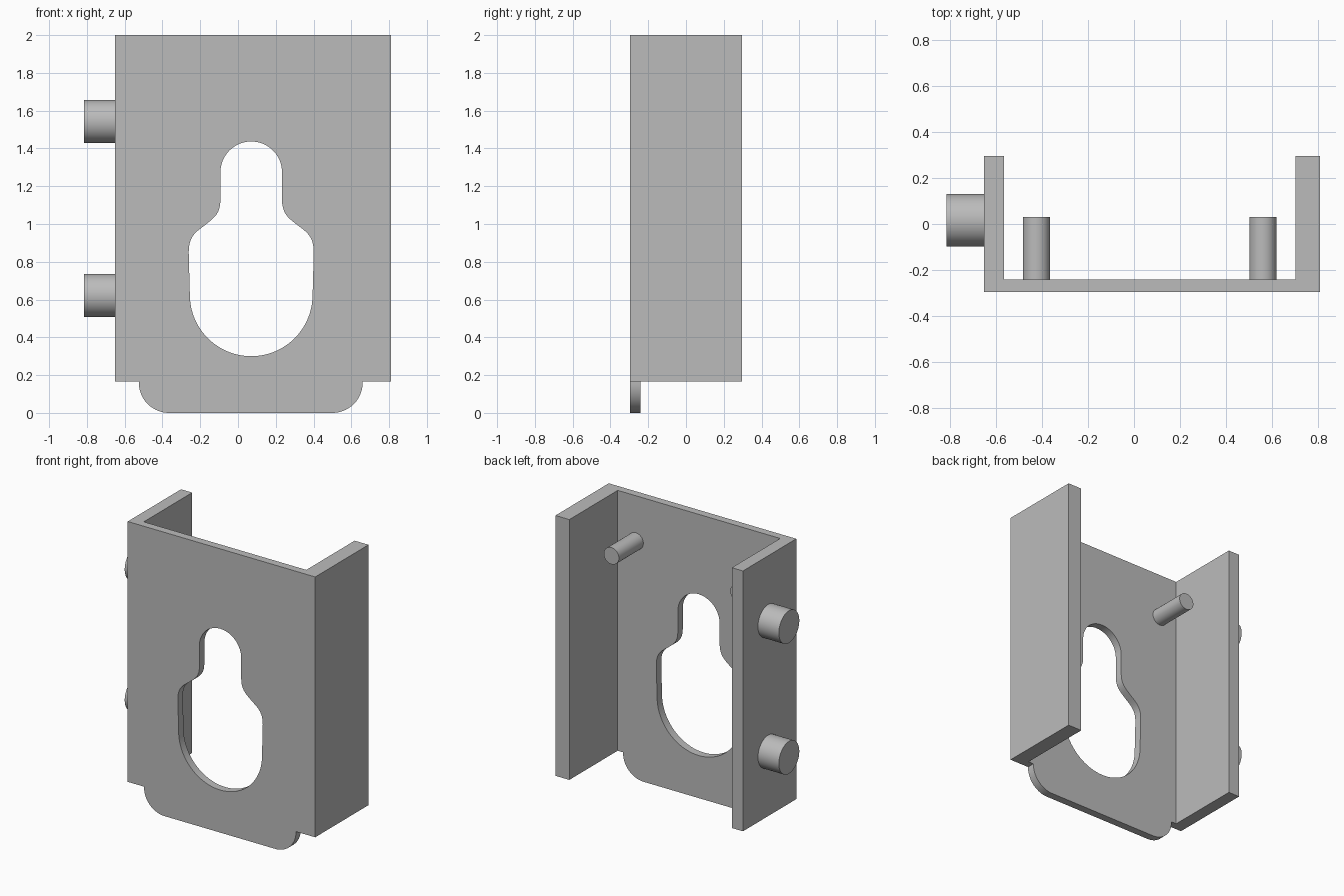
import bpy
from math import cos, sin, pi, radians
from mathutils import Vector
from mathutils.geometry import interpolate_bezier

cube = bpy.data.objects.get("Cube")
if cube:
    bpy.data.objects.remove(cube, do_unlink=True)

# Single painted-metal grey
steel = bpy.data.materials.new("grey_steel")
steel.use_nodes = True
grey = (0.5, 0.5, 0.5, 1)
steel.diffuse_color = grey
steel.node_tree.nodes["Principled BSDF"].inputs["Base Color"].default_value = grey

FRONT, BACK = -0.297, 0.297
BOTTOM, TOP = 0.165, 2.0
PLATE = 0.055
LEFT_OUT, LEFT_IN = 0.81, 0.702
RIGHT_OUT, RIGHT_IN = -0.652, -0.565


def finish(obj, name, smooth=True):
    obj.name = name
    obj.data.materials.clear()
    obj.data.materials.append(steel)
    if smooth:
        bpy.ops.object.shade_smooth_by_angle(angle=radians(30))
    return obj


def arc(cx, cz, r, start, end, steps):
    angles = [radians(start + (end - start) * i / steps) for i in range(steps + 1)]
    return [(cx + r * cos(a), cz + r * sin(a)) for a in angles]


def bezier(*points, steps=10):
    return [tuple(p) for p in interpolate_bezier(*[Vector(p) for p in points], steps)]


def box(name, x0, x1, y0, y1, z0, z1):
    bpy.ops.mesh.primitive_cube_add(
        size=1, location=((x0 + x1) / 2, (y0 + y1) / 2, (z0 + z1) / 2))
    obj = bpy.context.object
    obj.scale = (x1 - x0, y1 - y0, z1 - z0)
    bpy.ops.object.transform_apply(location=False, rotation=False)
    return finish(obj, name, smooth=False)


def rod(name, radius, length, centre, rotation):
    bpy.ops.mesh.primitive_cylinder_add(
        vertices=48, radius=radius, depth=length, location=centre, rotation=rotation)
    return finish(bpy.context.object, name)


def cut_plate(name, outlines, y0, y1):
    curve = bpy.data.curves.new(name, "CURVE")
    curve.dimensions = "2D"
    curve.fill_mode = "BOTH"
    curve.extrude = (y1 - y0) / 2
    for outline in outlines:
        spline = curve.splines.new("POLY")
        spline.points.add(len(outline) - 1)
        for point, (x, z) in zip(spline.points, outline):
            point.co = (x, z, 0, 1)
        spline.use_cyclic_u = True
    obj = bpy.data.objects.new(name, curve)
    bpy.context.collection.objects.link(obj)
    obj.location.y = (y0 + y1) / 2
    obj.rotation_euler.x = pi / 2
    bpy.ops.object.select_all(action="DESELECT")
    obj.select_set(True)
    bpy.context.view_layer.objects.active = obj
    bpy.ops.object.convert(target="MESH")
    return finish(bpy.context.object, name)


# Back plate outline with a round-cornered tab at the bottom
tab_r = 0.16
outline = [(RIGHT_IN, TOP), (RIGHT_IN, BOTTOM), (-0.525, BOTTOM)]
outline += arc(-0.525 + tab_r, tab_r, tab_r, 180, 270, 14)
outline += arc(0.66 - tab_r, tab_r, tab_r, 270, 360, 14)
outline += [(0.66, BOTTOM), (LEFT_IN, BOTTOM), (LEFT_IN, TOP)]

# Keyhole: half profile from top to bottom, mirrored about its axis
axis = 0.07
half = arc(0, 1.274, 0.163, 90, 0, 16)
half += bezier((0.163, 1.13), (0.163, 1.05), (0.2, 1.03), (0.25, 0.99))
half += bezier((0.27, 0.975), (0.31, 0.945), (0.331, 0.915), (0.331, 0.85))
half += arc(0, 0.625, 0.325, 0, -90, 20)
keyhole = [(axis + x, z) for x, z in half]
keyhole += [(axis - x, z) for x, z in half[-2:0:-1]]

cut_plate("keyhole_plate", [outline, keyhole], FRONT, FRONT + PLATE)

# Side walls
box("left_wall", LEFT_IN, LEFT_OUT, FRONT, BACK, BOTTOM, TOP)
box("right_wall", RIGHT_OUT, RIGHT_IN, FRONT, BACK, BOTTOM, TOP)

# Thin pins standing on the inner side of the plate
for side, x in (("right", -0.425), ("left", 0.561)):
    y0, y1 = FRONT + PLATE / 2, 0.03
    rod(side + "_pin", 0.059, y1 - y0, (x, (y0 + y1) / 2, 1.68), (pi / 2, 0, 0))

# Thick pegs on the outside of the right wall
for level, z in (("upper", 1.543), ("lower", 0.622)):
    x0, x1 = -0.815, RIGHT_OUT + 0.03
    rod(level + "_peg", 0.114, x1 - x0, ((x0 + x1) / 2, 0.016, z), (0, pi / 2, 0))
